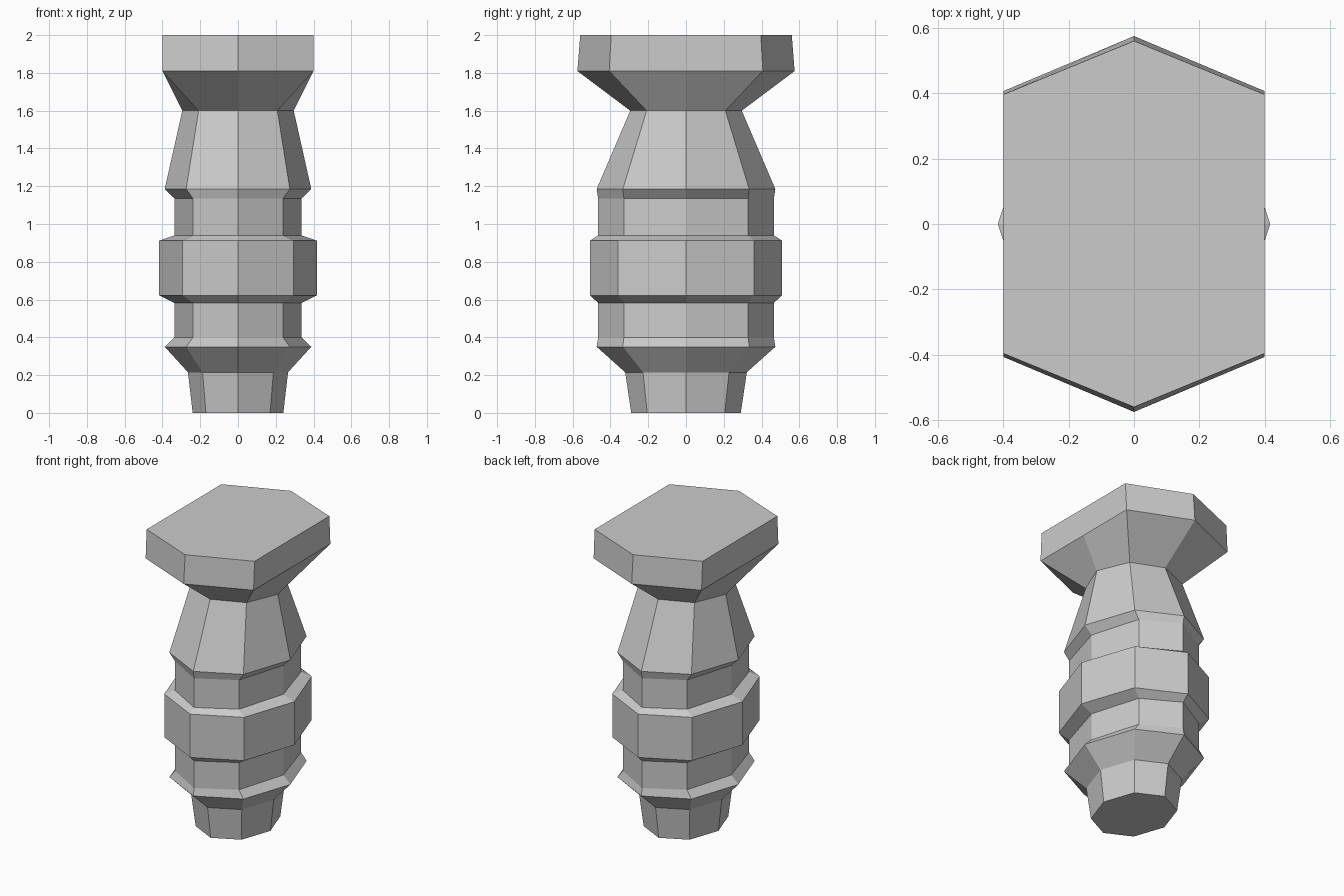
import bpy, bmesh
from math import sin, cos, pi

if "Cube" in bpy.data.objects:
    bpy.data.objects.remove(bpy.data.objects["Cube"])

SIDES = 8
CAP_HALF_WIDTH = 0.4

# profile from foot to cap: height, x radius, y radius
RINGS = [
    (0.0, 0.24, 0.29), (0.215, 0.265, 0.322),
    (0.35, 0.388, 0.473), (0.40, 0.336, 0.465),
    (0.582, 0.336, 0.465), (0.622, 0.417, 0.508),
    (0.912, 0.417, 0.508), (0.94, 0.336, 0.465),
    (1.135, 0.336, 0.465), (1.185, 0.388, 0.473),
    (1.60, 0.295, 0.295),
    (1.81, 0.575, 0.575), (2.0, 0.56, 0.56),
]


def loft(name, rings):
    bm = bmesh.new()
    loops = []
    for z, rx, ry in rings:
        loop = []
        for i in range(SIDES):
            a = 2 * pi * i / SIDES
            x, y = rx * cos(a), ry * sin(a)
            # the cap is an octagon with its two side corners cut flat
            if z > 1.7 and abs(x) > 0.1:
                x = CAP_HALF_WIDTH if x > 0 else -CAP_HALF_WIDTH
            loop.append(bm.verts.new((x, y, z)))
        loops.append(loop)
    for lo, hi in zip(loops, loops[1:]):
        for i in range(SIDES):
            j = (i + 1) % SIDES
            bm.faces.new((lo[i], lo[j], hi[j], hi[i]))
    bm.faces.new(loops[0][::-1])
    bm.faces.new(loops[-1])
    me = bpy.data.meshes.new(name)
    bm.to_mesh(me)
    bm.free()
    obj = bpy.data.objects.new(name, me)
    bpy.context.collection.objects.link(obj)
    return obj


# ridged octagonal grip with flared cap
loft("ridged_handle", RINGS)
